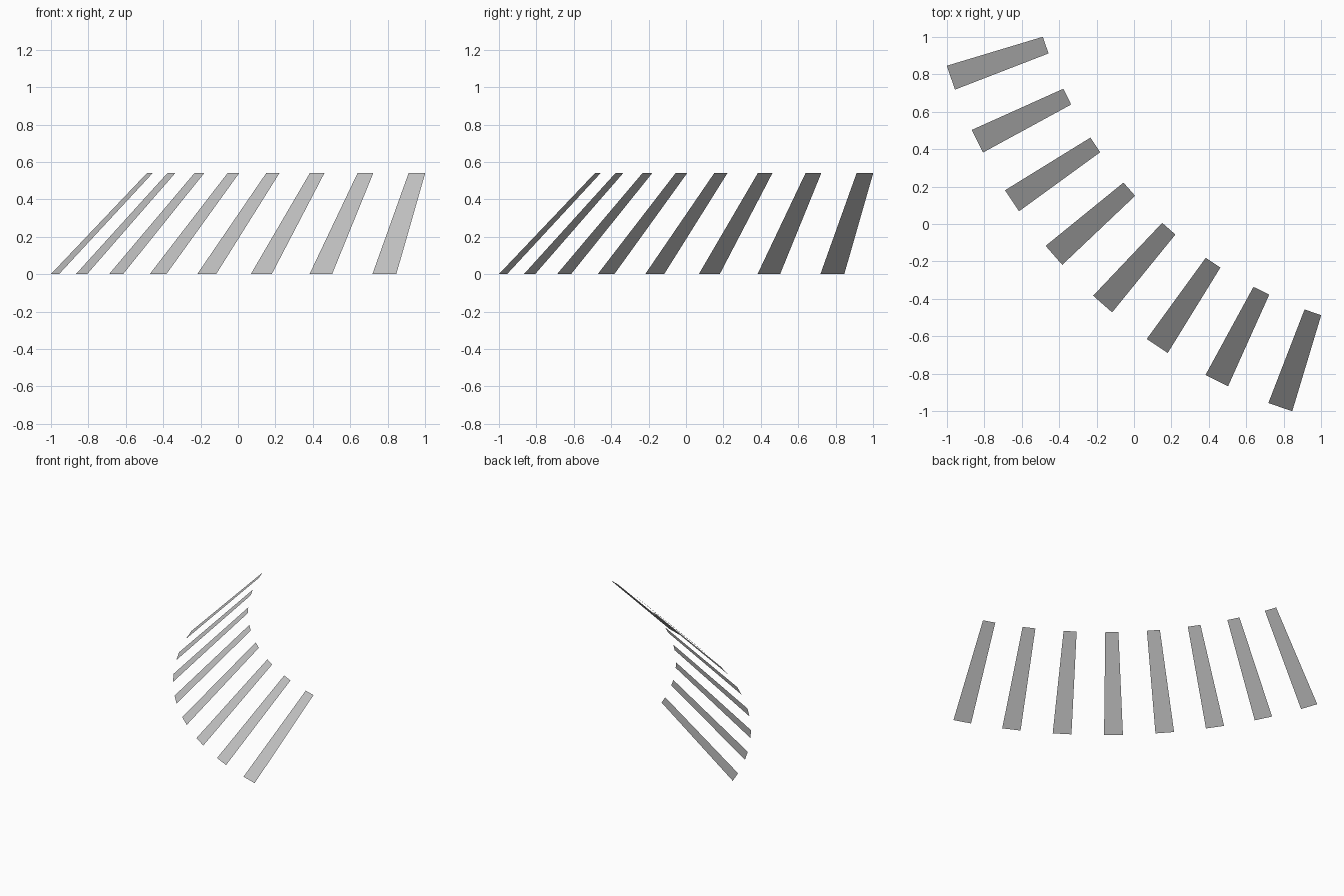
import bpy
import math
from mathutils import Vector

if "Cube" in bpy.data.objects:
    bpy.data.objects.remove(bpy.data.objects["Cube"])

COUNT = 8
STEP = math.radians(7.44)            # angle between slats
CENTRE = Vector((1.704, 1.704, 0))   # centre of the arc
OUTER_R, OUTER_W = 2.837, 0.135      # low outer end
INNER_R, INNER_W = 2.301, 0.094      # high inner end
HEIGHT = 0.54

grey = bpy.data.materials.new("light grey")
grey.diffuse_color = (0.55, 0.55, 0.55, 1)
grey.use_nodes = True
grey.node_tree.nodes["Principled BSDF"].inputs["Base Color"].default_value = grey.diffuse_color


def slat(index):
    """One flat tapered slat leaning in towards the arc centre."""
    a = math.radians(225) + (index - (COUNT - 1) / 2) * STEP
    out = Vector((math.cos(a), math.sin(a), 0))
    side = Vector((-math.sin(a), math.cos(a), 0))
    low = CENTRE + out * OUTER_R
    high = CENTRE + out * INNER_R + Vector((0, 0, HEIGHT))
    verts = [low - side * OUTER_W / 2, low + side * OUTER_W / 2,
             high + side * INNER_W / 2, high - side * INNER_W / 2]
    mesh = bpy.data.meshes.new(f"slat_{index + 1}")
    mesh.from_pydata(verts, [], [(0, 1, 2, 3)])
    mesh.materials.append(grey)
    obj = bpy.data.objects.new(mesh.name, mesh)
    bpy.context.collection.objects.link(obj)


# fan of sloping slats
for i in range(COUNT):
    slat(i)
